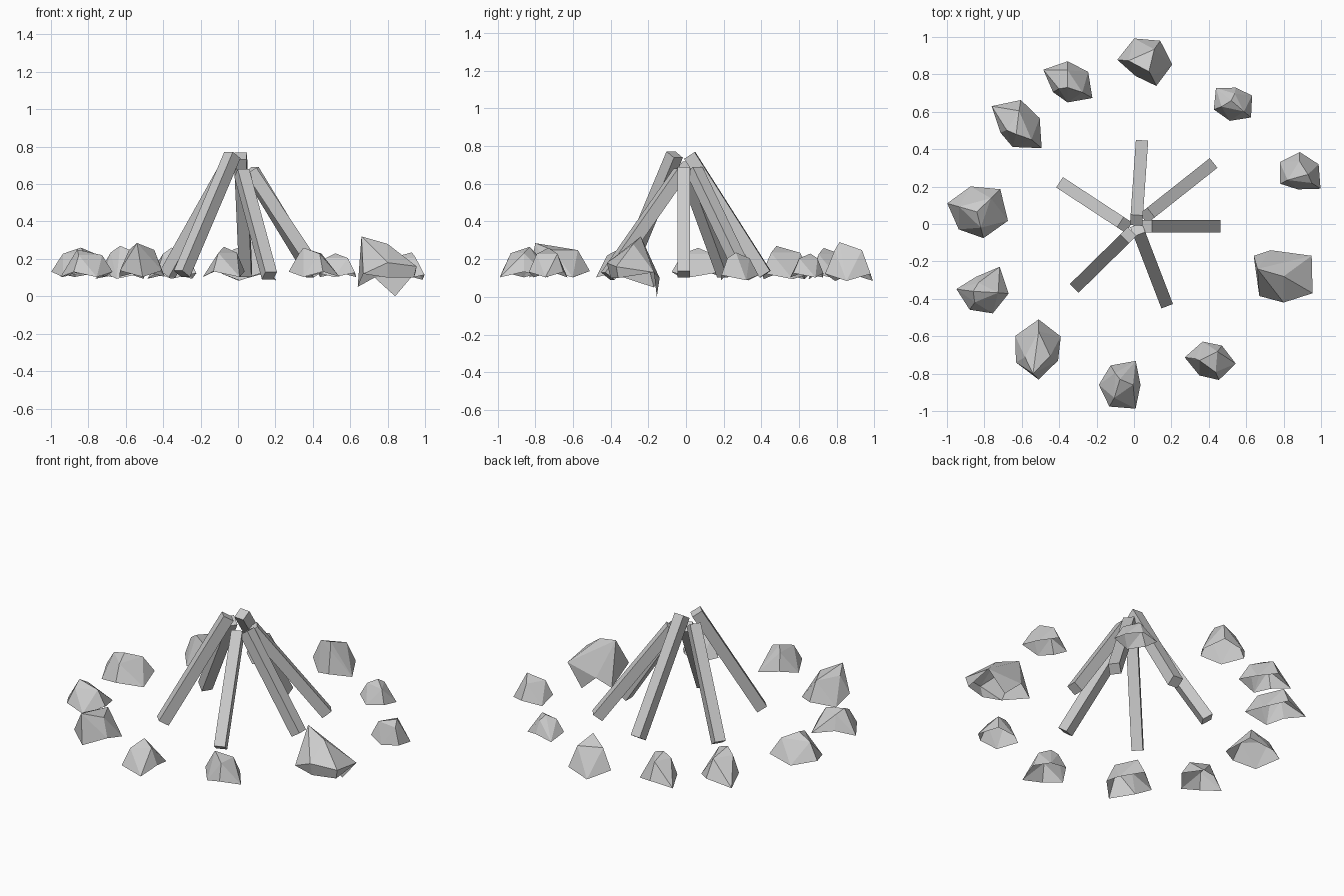
import bpy, bmesh
from math import radians, cos, sin
from mathutils import Vector, Matrix


def finish(name, bm):
    mesh = bpy.data.meshes.new(name)
    bm.to_mesh(mesh)
    bm.free()
    obj = bpy.data.objects.new(name, mesh)
    bpy.context.collection.objects.link(obj)
    return obj


# Square beam between the centres of its two ends
def log(name, foot, top, width=0.066):
    a, b = Vector(foot), Vector(top)
    axis = (b - a).normalized()
    side = axis.cross(Vector((0, 0, 1))).normalized()
    up = axis.cross(side)
    rot = Matrix((side, up, axis)).transposed().to_4x4()
    size = Matrix.Diagonal((width, width, (b - a).length, 1))
    bm = bmesh.new()
    bmesh.ops.create_cube(bm, size=1, matrix=Matrix.Translation((a + b) / 2) @ rot @ size)
    bmesh.ops.recalc_face_normals(bm, faces=bm.faces)
    finish(name, bm)


# Faceted stone: convex hull of a handful of points, left open underneath
def hull(name, points):
    bm = bmesh.new()
    for p in points:
        bm.verts.new(p)
    bmesh.ops.convex_hull(bm, input=bm.verts)
    junk = [v for v in bm.verts if not v.link_faces]
    bmesh.ops.delete(bm, geom=junk, context='VERTS')
    bmesh.ops.recalc_face_normals(bm, faces=bm.faces)
    bm.normal_update()
    under = [f for f in bm.faces if f.normal.z < -0.3]
    bmesh.ops.delete(bm, geom=under, context='FACES')
    finish(name, bm)


# Stone from a six-sided plan outline, with a smaller shoulder and an offset peak
def stone(name, x, y, base, peak, px, py, phase, radii):
    h = peak - base
    points = [(x + px, y + py, peak)]
    for i, r in enumerate(radii):
        a = radians(phase + 60 * i)
        dx, dy = r * cos(a), r * sin(a)
        points.append((x + dx, y + dy, base + h * (0.2 if i % 2 else 0.02)))
        if i % 2:
            points.append((x + 0.6 * dx, y + 0.6 * dy, base + 0.8 * h))
    hull(name, points)


# Leaning logs
logs = [
    ((0.435, -0.012, 0.12), (0.07, -0.012, 0.67)),
    ((0.405, 0.31, 0.12), (0.07, 0.045, 0.67)),
    ((0.041, 0.42, 0.12), (0.013, 0.02, 0.75)),
    ((-0.375, 0.208, 0.12), (-0.05, -0.005, 0.70)),
    ((-0.30, -0.325, 0.12), (-0.03, -0.06, 0.755)),
    ((0.168, -0.415, 0.11), (0.02, -0.03, 0.66)),
]
for i, (foot, top) in enumerate(logs):
    log(f"log_{i + 1}", foot, top)

# Ring of stones: centre, base and peak height, peak offset, outline phase and radii
stones = [
    (0.06, 0.865, 0.08, 0.29, .02, -.05, -5, (.145, .14, .14, .15, .09, .14)),
    (0.53, 0.65, 0.10, 0.23, -.01, .01, 20, (.108, .08, .12, .11, .10, .125)),
    (0.88, 0.265, 0.085, 0.235, .05, 0, 27, (.12, .12, .12, .11, .08, .14)),
    (0.41, -0.73, 0.10, 0.26, -.06, 0, -7, (.135, .10, .11, .14, .10, .113)),
    (-0.065, -0.86, 0.10, 0.265, -.01, .03, 60, (.148, .12, .123, .134, .147, .10)),
    (-0.51, -0.67, 0.10, 0.285, -.03, -.13, 30, (.137, .16, .144, .14, .162, .12)),
    (-0.81, -0.36, 0.10, 0.25, -.05, 0, 55, (.16, .085, .14, .12, .13, .14)),
    (-0.84, 0.065, 0.10, 0.26, 0, 0, -16, (.173, .174, .14, .165, .135, .145)),
    (-0.63, 0.52, 0.09, 0.27, 0, -.04, 20, (.134, .145, .171, .09, .11, .178)),
    (-0.355, 0.75, 0.09, 0.26, 0, -.02, 30, (.127, .12, .15, .09, .10, .153)),
]
for i, s in enumerate(stones):
    stone(f"stone_{i + 1}", *s)

# Large tilted stone that touches the ground
hull("large_stone", [
    (0.66, -0.24, 0.32), (0.64, -0.17, 0.05), (0.84, -0.155, 0.0),
    (0.73, -0.14, 0.10), (0.95, -0.17, 0.13), (0.955, -0.37, 0.16),
    (0.80, -0.42, 0.18), (0.67, -0.385, 0.12), (0.80, -0.28, 0.28),
    (0.80, -0.40, 0.10), (0.94, -0.36, 0.10)])
